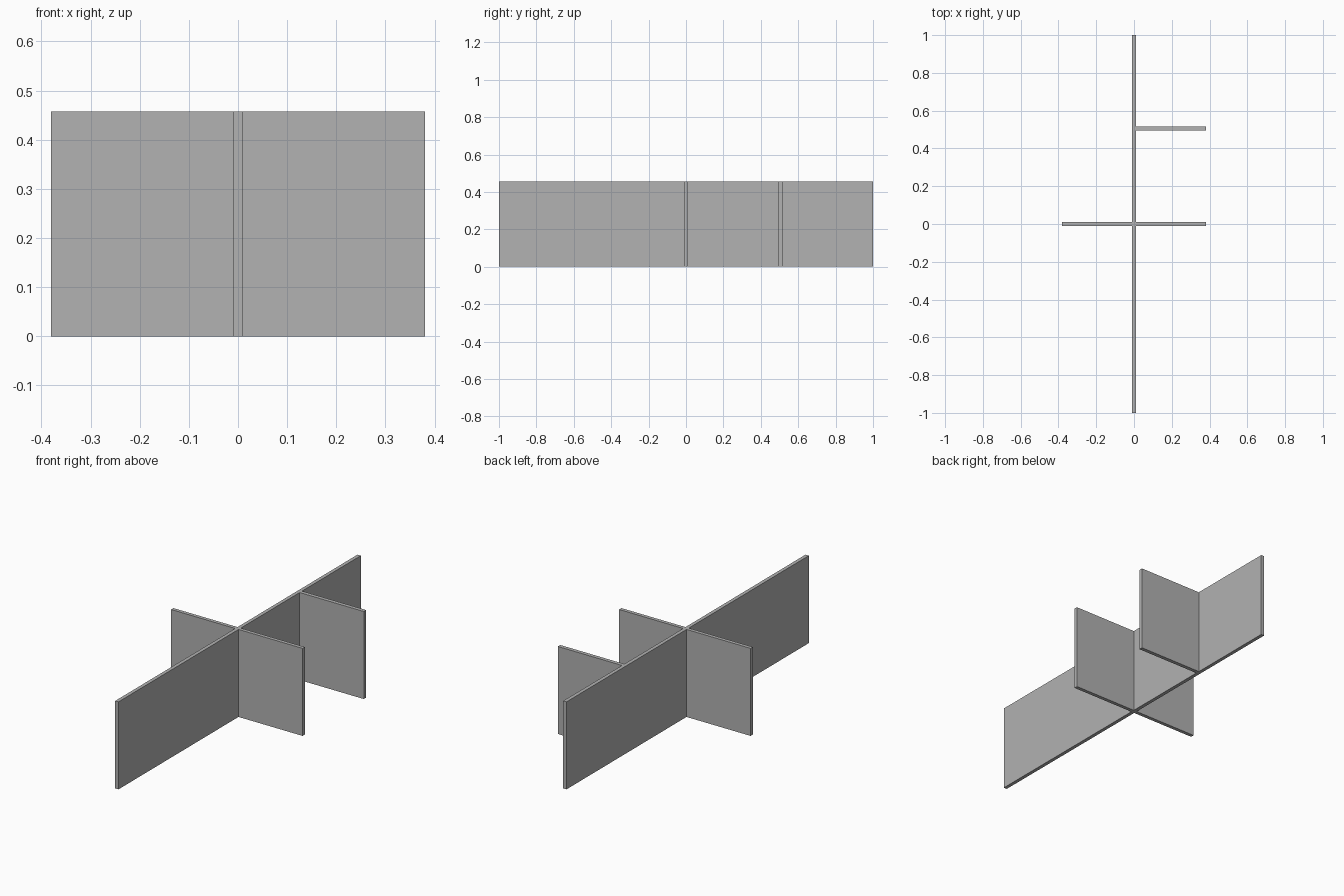
import bpy
import bmesh

default_cube = bpy.data.objects.get("Cube")
if default_cube:
    bpy.data.objects.remove(default_cube, do_unlink=True)

HEIGHT = 0.457
HALF_WIDTH = 0.38
HALF_THICK = 0.0095

# Single plain grey material
grey = bpy.data.materials.new("plain_grey")
grey.use_nodes = True
colour = (0.445, 0.445, 0.445, 1)
grey.diffuse_color = colour
grey.node_tree.nodes["Principled BSDF"].inputs["Base Color"].default_value = colour


def panel(name, x_range, y_range):
    """Upright flat-sided board standing on the ground."""
    mesh = bpy.data.meshes.new(name)
    bm = bmesh.new()
    bmesh.ops.create_cube(bm, size=1)
    for v in bm.verts:
        v.co.x = x_range[v.co.x > 0]
        v.co.y = y_range[v.co.y > 0]
        v.co.z = HEIGHT if v.co.z > 0 else 0
    bm.to_mesh(mesh)
    bm.free()
    mesh.materials.append(grey)
    obj = bpy.data.objects.new(name, mesh)
    bpy.context.collection.objects.link(obj)
    return obj


# Long spine wall running front to back
panel("long_wall", (-HALF_THICK, HALF_THICK), (-1, 1))

# Side walls butting against the spine
middle = (-HALF_THICK, HALF_THICK)
panel("middle_wall_left", (HALF_THICK, HALF_WIDTH), middle)
panel("middle_wall_right", (-HALF_WIDTH, -HALF_THICK), middle)
panel("rear_wall_left", (HALF_THICK, HALF_WIDTH), (0.495, 0.515))
